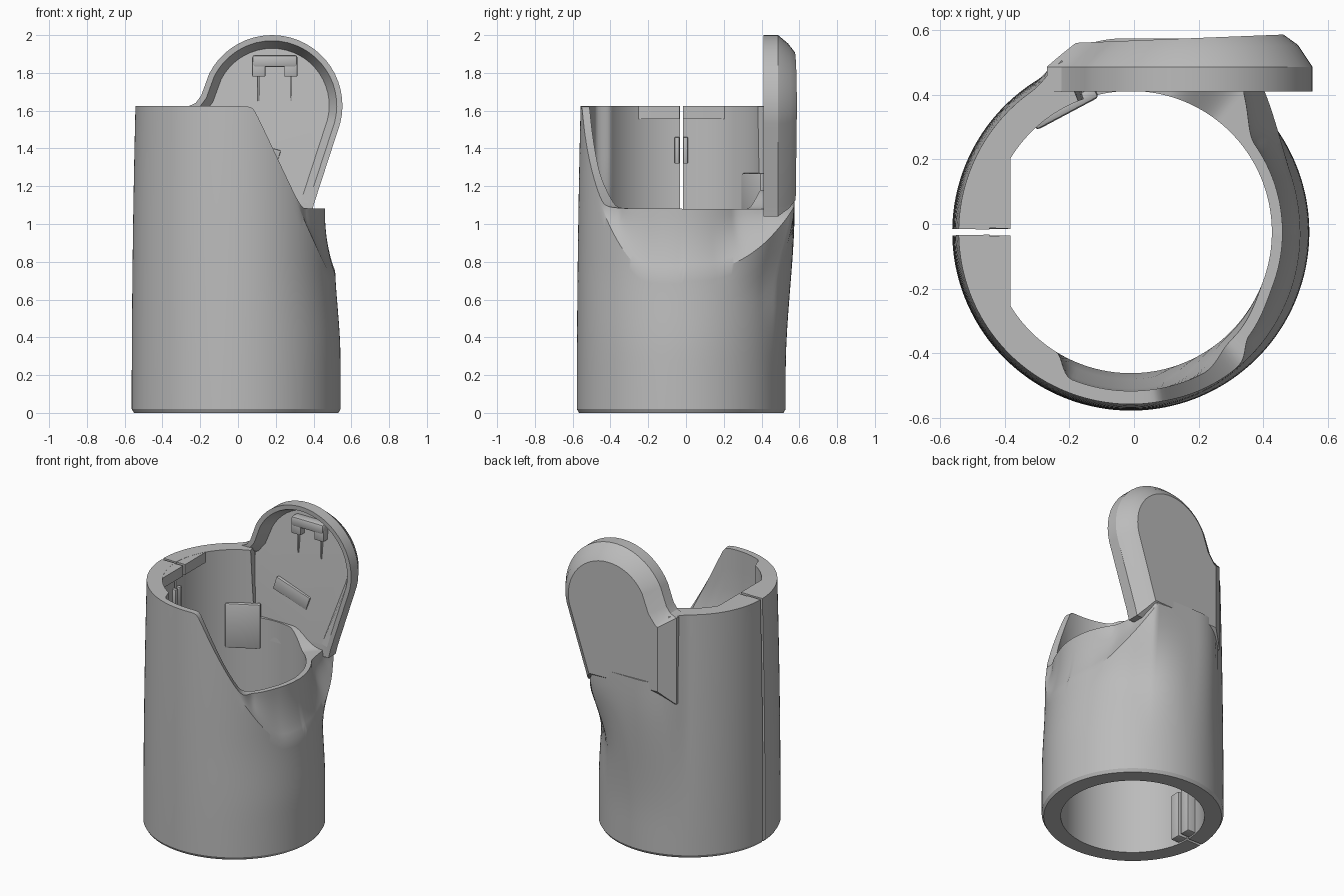
import bpy, bmesh, math
from math import sin, cos, radians, degrees, pi
from mathutils import Vector

cube = bpy.data.objects.get("Cube")
if cube:
    bpy.data.objects.remove(cube)

grey = bpy.data.materials.new("plain grey")
grey.use_nodes = True
tone = (0.5, 0.5, 0.5, 1)
grey.diffuse_color = tone
grey.node_tree.nodes["Principled BSDF"].inputs["Base Color"].default_value = tone

CX, CY = -0.01, -0.025   # axis of the sleeve
RIM, LIP = 1.625, 1.08   # high wall and low lip


def finish(name, bm, angle=30):
    bmesh.ops.recalc_face_normals(bm, faces=bm.faces)
    mesh = bpy.data.meshes.new(name)
    bm.to_mesh(mesh)
    bm.free()
    ob = bpy.data.objects.new(name, mesh)
    bpy.context.collection.objects.link(ob)
    mesh.materials.append(grey)
    bpy.ops.object.select_all(action='DESELECT')
    ob.select_set(True)
    bpy.context.view_layer.objects.active = ob
    bpy.ops.object.shade_smooth_by_angle(angle=radians(angle))
    return ob


def smooth(a, b, v):
    t = min(1, max(0, (v - a) / (b - a)))
    return t * t * (3 - 2 * t)


def soft_max(a, b, k=0.03):
    return 0.5 * (a + b + math.sqrt((a - b) ** 2 + k * k))


def loft(bm, rings):
    """Skin a list of equal closed rings and cap both ends."""
    rows = [[bm.verts.new(p) for p in ring] for ring in rings]
    n = len(rows[0])
    for a, b in zip(rows, rows[1:]):
        for i in range(n):
            j = (i + 1) % n
            bm.faces.new((a[i], a[j], b[j], b[i]))
    bm.faces.new(rows[0])
    bm.faces.new(rows[-1])


# Sleeve: sloping cut, outer wall and inner wall by angle in degrees
def cut_line(a):
    return LIP + (0.34 - 0.53 * cos(radians(a))) * 2.17


def top_height(a):
    if a > 0:
        behind = LIP + 0.1 * smooth(52, 75, a)
        return behind + (RIM - behind) * smooth(109, 112, a)
    return -soft_max(-soft_max(cut_line(a), LIP, 0.05), -RIM)


def crease_height(a):
    top = top_height(a)
    if a > 0:
        return min(0.75 + 0.15 * (a / 47) ** 3, top - 0.01)
    return min(soft_max(cut_line(a), 0.75, 0.04) - 0.02, top - 0.01)


def outer_radius(a, z):
    r = 0.553 - 0.02 * (z / RIM) ** 2
    r -= 0.025 * smooth(0.3, 0.8, z) * max(0, cos(radians(a))) ** 2
    if 20 < a < 125:   # swell that carries the paddle
        flat = min(0.6 / sin(radians(a)), 0.65 / cos(radians(a - 45)))
        middle = smooth(50, 85, a)
        rise = middle * smooth(0.2, 1.08, z) + (1 - middle) * smooth(0.6, 1.12, z)
        r += (flat - r) * rise * smooth(20, 50, a) * (1 - smooth(92, 125, a))
    return r


def inner_radius(a, z):
    front = smooth(-122, -112, a) * (1 - smooth(-45, -20, a))
    return 0.437 + 0.055 * front * smooth(0.95, 1.3, z)


def wall_section(a):
    top, crease = top_height(a), crease_height(a)
    lip = inner_radius(a, top) + 0.033 + 0.12 * smooth(35, 60, a)
    pts = [(outer_radius(a, 0) - 0.012, 0)]
    for i in range(15):
        z = 0.02 + (crease - 0.02) * i / 14
        pts.append((outer_radius(a, z), z))
    scooped = smooth(0.02, 0.15, top - crease)
    for i in range(1, 9):
        t = i / 8
        z = crease + (top - crease) * t
        r = outer_radius(a, z)
        r -= max(0, r - lip) * (1 - (1 - t) ** 2.2) * scooped
        pts.append((r, z))
    for i in range(13):
        z = top * (1 - i / 12)
        pts.append((inner_radius(a, z), z))
    c, s = cos(radians(a)), sin(radians(a))
    return [(CX + r * c, CY + r * s, z) for r, z in pts]


bm = bmesh.new()
gap = degrees(0.01 / 0.55)
COLS = 240
loft(bm, [wall_section(-180 + gap + (360 - 2 * gap) * i / COLS)
          for i in range(COLS + 1)])
finish("sleeve", bm, 28)


# Raised back paddle with a dished front
def offset(outline, d):
    out = []
    n = len(outline)
    for i, p in enumerate(outline):
        e1 = (p - outline[i - 1]).normalized()
        e2 = (outline[(i + 1) % n] - p).normalized()
        m = Vector((-e1.y - e2.y, e1.x + e2.x)).normalized()
        out.append(p + m * d / max(0.6, m.dot(Vector((-e1.y, e1.x)))))
    return out


def dish(x, z):
    return 0.412 + (z - 1.1) * 0.125


def back(x, z):
    return 0.587 - 0.04 * (0.47 - x)


outline = [Vector((0.18 + 0.373 * cos(radians(t)), 1.627 + 0.373 * sin(radians(t))))
           for t in range(-15, 160, 7)]
outline += [Vector(p) for p in ((-0.195, 1.68), (-0.225, 1.64), (-0.27, 1.62),
                                (-0.27, 1.04), (0.385, 1.04), (0.40, 1.1))]
layers = ((0.07, dish), (0.03, lambda x, z: 0.412), (0.0, lambda x, z: 0.41),
          (0.0, lambda x, z: 0.487), (0.045, lambda x, z: back(x, z) - 0.034),
          (0.09, back))
bm = bmesh.new()
loft(bm, [[(p.x, depth(p.x, p.y), p.y) for p in offset(outline, d)]
          for d, depth in layers])
finish("back_paddle", bm, 25)


def block(name, x, y, z, bevel=0.006, tilt=0):
    bm = bmesh.new()
    bmesh.ops.create_cube(bm, size=1)
    for v in bm.verts:
        v.co = [v.co[i] * (r[1] - r[0]) for i, r in enumerate((x, y, z))]
    bmesh.ops.bevel(bm, geom=bm.edges[:], offset=bevel, segments=2,
                    affect='EDGES', profile=0.5)
    ob = finish(name, bm)
    ob.location = [sum(r) / 2 for r in (x, y, z)]
    ob.rotation_euler.y = tilt
    return ob


# Latch, ribs and pad inside the paddle
block("latch_bar", (0.075, 0.315), (0.45, 0.52), (1.83, 1.895), 0.015)
for side in (-1, 1):
    x = 0.195 + side * 0.085
    block("latch_leg", (x - 0.035, x + 0.035), (0.455, 0.52), (1.78, 1.86))
    block("latch_rib", (x - 0.006, x + 0.006), (0.475, 0.52), (1.65, 1.79), 0.002)
block("paddle_pad", (-0.04, 0.22), (0.435, 0.47), (1.34, 1.43), 0.005, radians(18))

# Flat inner flange, clasp and foot beside the slit, on both halves
for side in (-1, 1):
    bm = bmesh.new()
    y0 = CY + side * 0.01
    arc = [(CX + 0.48 * cos(t), CY + side * 0.48 * sin(t))
           for t in (pi - 0.03 - 0.62 * i / 8 for i in range(9))]
    shape = [(-0.383, y0)] + arc + [(-0.383, CY + side * 0.24)]
    loft(bm, [[(x, y, z) for x, y in shape] for z in (1.555, RIM - 0.001)])
    finish("slit_flange", bm)
    ys = sorted((y0, CY + side * 0.035))
    block("slit_clasp", (-0.48, -0.42), ys, (1.32, 1.46), 0.004)
    ys = sorted((y0, CY + side * 0.08))
    block("slit_foot", (-0.49, -0.383), ys, (0.01, 0.32), 0.005)

# Shallow pad on the inner wall
boss = block("inner_pad", (-0.11, 0.11), (-0.02, 0.02), (0.97, 1.27), 0.012)
spot = radians(118)
boss.location.x = CX + 0.435 * cos(spot)
boss.location.y = CY + 0.435 * sin(spot)
boss.rotation_euler.z = spot - pi / 2
